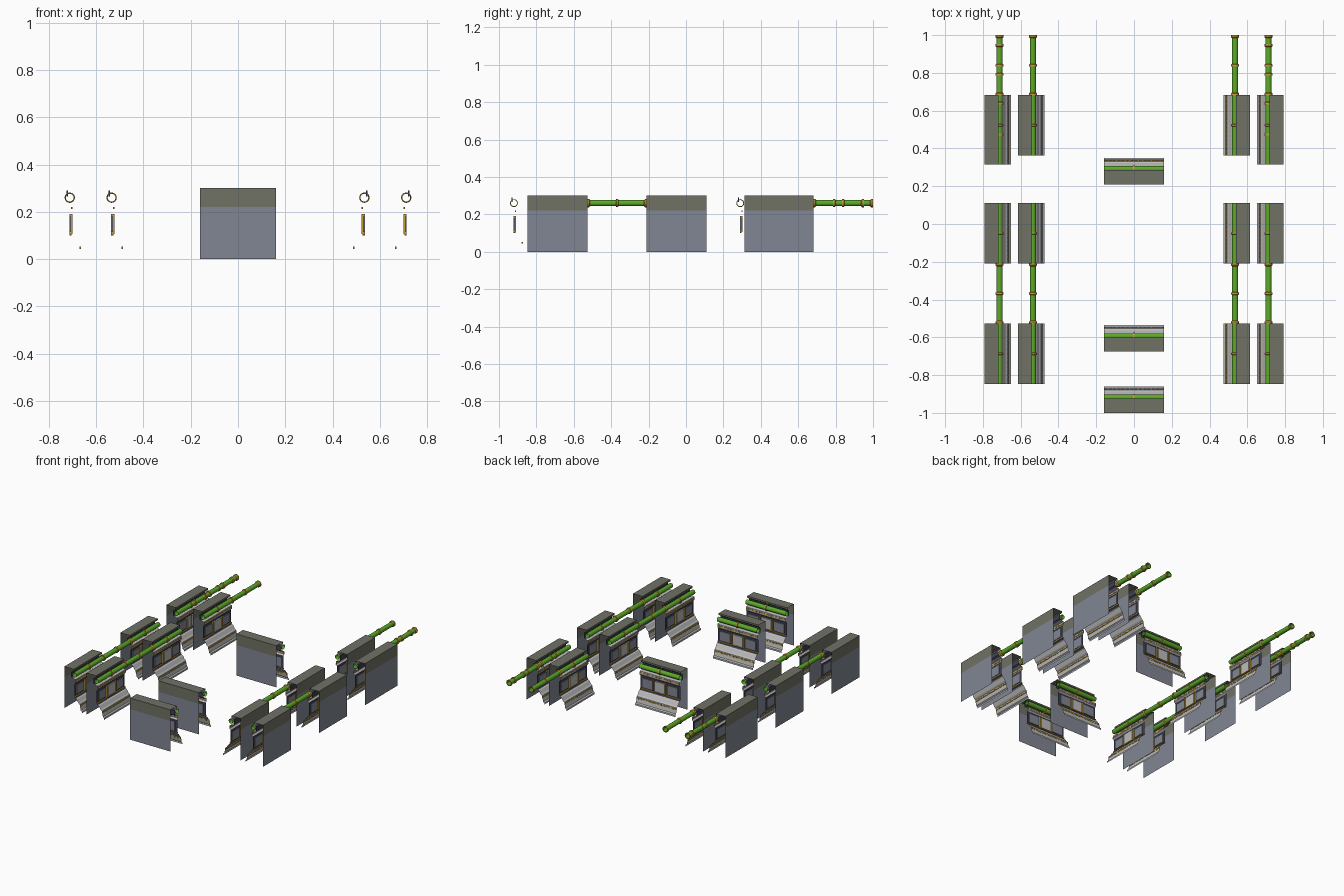
import bpy, bmesh, math
from mathutils import Matrix, Vector

if "Cube" in bpy.data.objects:
    bpy.data.objects.remove(bpy.data.objects["Cube"])

W = 0.16          # half length of one wall bay
PU, PZ = 0.08, 0.26   # pipe centre: depth from back, height


def mat(name, c):
    m = bpy.data.materials.new(name)
    m.diffuse_color = (*c, 1)
    m.use_nodes = True
    m.node_tree.nodes["Principled BSDF"].inputs["Base Color"].default_value = m.diffuse_color
    return m


OLIVE = mat("olive", (0.16, 0.165, 0.13))
STEEL = mat("steel", (0.22, 0.24, 0.29))
LIGHT = mat("light_grey", (0.5, 0.5, 0.5))
NAVY = mat("navy", (0.05, 0.05, 0.09))
GREEN = mat("green", (0.11, 0.4, 0.02))
GOLD = mat("gold", (0.55, 0.33, 0.04))


def finish(name, bm, m):
    me = bpy.data.meshes.new(name)
    bm.to_mesh(me)
    bm.free()
    me.materials.append(m)
    return name, me


def sheet(name, pts, m, x0=-W, x1=W):
    """Open profile (depth, height) swept along the bay."""
    bm = bmesh.new()
    a = [bm.verts.new((x0, u, z)) for u, z in pts]
    b = [bm.verts.new((x1, u, z)) for u, z in pts]
    for i in range(len(pts) - 1):
        bm.faces.new((a[i], a[i + 1], b[i + 1], b[i]))
    return finish(name, bm, m)


def boxes(name, items, m):
    """Several boxes (x0, x1, u0, u1, z0, z1) in one mesh."""
    bm = bmesh.new()
    for x0, x1, u0, u1, z0, z1 in items:
        M = Matrix.Translation(((x0 + x1) / 2, (u0 + u1) / 2, (z0 + z1) / 2))
        M = M @ Matrix.Diagonal((x1 - x0, u1 - u0, z1 - z0, 1))
        bmesh.ops.create_cube(bm, size=1, matrix=M)
    return finish(name, bm, m)


def lathe(name, runs, m, n=16):
    """Open tubes along x at the pipe axis; each run is a list of (x, radius)."""
    bm = bmesh.new()
    for run in runs:
        rings = []
        for x, r in run:
            rings.append([bm.verts.new((x, PU + r * math.cos(t * math.tau / n),
                                        PZ + r * math.sin(t * math.tau / n))) for t in range(n)])
        for p, q in zip(rings, rings[1:]):
            for i in range(n):
                f = bm.faces.new((p[i], q[i], q[(i + 1) % n], p[(i + 1) % n]))
                f.smooth = True
    me = finish(name, bm, m)
    me[1].set_sharp_from_angle(angle=math.radians(35))
    return me


def collar(x, w, r=0.021):
    return [(x - w, 0.0165), (x - w * 0.7, r), (x + w * 0.7, r), (x + w, 0.0165)]


# sheet-metal shell of a bay
bay = [
    sheet("back_panel", [(0, 0), (0, 0.22)], STEEL),
    sheet("top_cover", [(0, 0.22), (0, 0.3), (0.075, 0.3), (0.075, 0.288), (0.066, 0.284)], OLIVE),
    sheet("pipe_recess", [(0.066, 0.284), (0.055, 0.275), (0.055, 0.24), (0.066, 0.232)], NAVY),
    sheet("shelf", [(0.066, 0.232), (0.088, 0.228), (0.09, 0.205), (0.08, 0.195)], LIGHT),
    sheet("wall_panel", [(0.08, 0.195), (0.08, 0.1), (0.09, 0.092)], NAVY),
    sheet("skirt", [(0.09, 0.092), (0.098, 0.088), (0.112, 0.066), (0.122, 0.058),
                    (0.126, 0.04), (0.131, 0.018), (0.14, 0.012), (0.14, 0.0)], LIGHT),
]

# raised plates and trims on the wall
bay.append(boxes("centre_plate", [(-0.04, 0.04, 0.078, 0.09, 0.112, 0.185)], LIGHT))
bay.append(boxes("side_plates", [(s * 0.1 - 0.04, s * 0.1 + 0.04, 0.078, 0.086, 0.115, 0.18)
                                 for s in (-1, 1)], STEEL))
trims = []
for s in (-1, 1):
    trims.append((s * 0.05 - 0.003, s * 0.05 + 0.003, 0.078, 0.092, 0.11, 0.19))
    trims.append((s * 0.105 - 0.055, s * 0.105 + 0.055, 0.078, 0.088, 0.1, 0.106))
trims.append((-0.05, 0.05, 0.078, 0.092, 0.106, 0.111))
bay.append(boxes("wall_trim", trims, GOLD))

# dashed warning strips on shelf and skirt
N = 14
dashes = []
for i in range(N):
    x = -W + (i + 0.5) * 2 * W / N
    dashes.append((x - 0.008, x + 0.008, 0.086, 0.0915, 0.212, 0.221))
    dashes.append((x - 0.008, x + 0.008, 0.121, 0.1275, 0.043, 0.053))
bay.append(boxes("warning_dashes", dashes, GOLD))
bay.append(boxes("pipe_clip", [(-0.006, 0.006, 0.067, 0.073, 0.265, 0.29)], NAVY))

# pipe running through the bay
bay.append(lathe("bay_pipe", [[(-W, 0.0165), (W, 0.0165)]], GREEN))
bay.append(lathe("bay_pipe_collar", [collar(0, 0.006)], GOLD))

# free pipe between bays
pipe = [
    lathe("link_pipe", [[(-W, 0.0165), (W, 0.0165)]], GREEN),
    lathe("link_pipe_collars", [
        collar(0, 0.007),
        [(-W, 0.0165), (-W, 0.022), (-W + 0.01, 0.022), (-W + 0.016, 0.0165)],
        [(W, 0.0165), (W, 0.022), (W - 0.01, 0.022), (W - 0.016, 0.0165)]], GOLD),
]


def place(parts, loc, angle):
    for name, me in parts:
        ob = bpy.data.objects.new(name, me)
        ob.matrix_world = Matrix.Translation(Vector(loc)) @ Matrix.Rotation(angle, 4, 'Z')
        bpy.context.scene.collection.objects.link(ob)


# centre bays facing the rear
for y in (-1.0, -0.675, 0.21):
    place(bay, (0, y, 0), 0)

# two rows per side facing inward; outer rows get an extra overlapping bay and pipe
for s in (-1, 1):
    for back, outer in ((0.615, False), (0.792, True)):
        a = s * math.pi / 2
        for y in (-0.687, -0.05, 0.523) + ((0.474,) if outer else ()):
            place(bay, (s * back, y, 0), a)
        for y in (-0.368, 0.84) + ((0.792,) if outer else ()):
            place(pipe, (s * back, y, 0), a)
